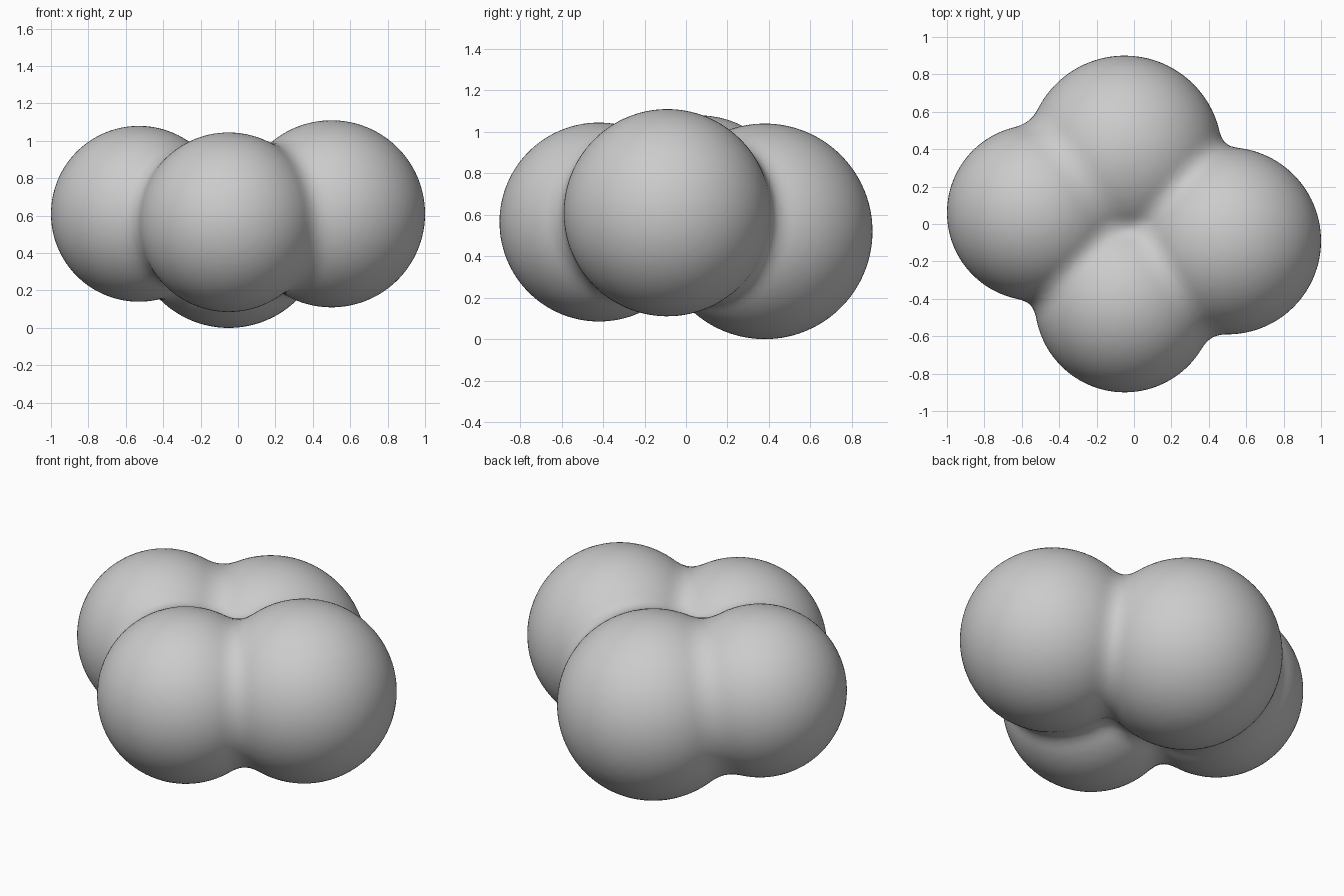
import bpy
import bmesh
from mathutils import Vector, Matrix

if "Cube" in bpy.data.objects:
    bpy.data.objects.remove(bpy.data.objects["Cube"])

# Lobes of the cluster: centre and radius
LOBES = [
    (Vector((-0.53, 0.06, 0.61)), 0.47),    # left
    (Vector((0.50, -0.09, 0.61)), 0.50),    # right
    (Vector((-0.05, -0.42, 0.565)), 0.48),  # front
    (Vector((-0.05, 0.38, 0.52)), 0.52),    # back
]
BLEND = 0.10  # width of the soft crease between lobes


def distance(p):
    """Smoothly blended distance to the cluster surface."""
    d = sorted((p - c).length - r for c, r in LOBES)
    result = d[0]
    for other in d[1:]:
        h = max(BLEND - abs(result - other), 0) / BLEND
        result = min(result, other) - h * h * BLEND / 4
    return result


def gradient(p, e=0.002):
    axes = [Vector((e, 0, 0)), Vector((0, e, 0)), Vector((0, 0, e))]
    return Vector([(distance(p + a) - distance(p - a)) / (2 * e) for a in axes])


# Overlapping spheres fused into one skin
bm = bmesh.new()
for centre, radius in LOBES:
    bmesh.ops.create_icosphere(bm, subdivisions=5, radius=radius,
                               matrix=Matrix.Translation(centre))
mesh = bpy.data.meshes.new("cluster")
bm.to_mesh(mesh)
bm.free()
cluster = bpy.data.objects.new("sphere_cluster", mesh)
bpy.context.collection.objects.link(cluster)
bpy.context.view_layer.objects.active = cluster
cluster.select_set(True)
remesh = cluster.modifiers.new("fuse", 'REMESH')
remesh.mode = 'VOXEL'
remesh.voxel_size = 0.028
bpy.ops.object.modifier_apply(modifier=remesh.name)

# Pull the skin onto the blended surface to round the creases
for v in cluster.data.vertices:
    p = v.co.copy()
    for _ in range(4):
        g = gradient(p)
        p -= g * (distance(p) / max(g.length_squared, 0.2))
    v.co = p
cluster.data.shade_smooth()

grey = bpy.data.materials.new("light_grey")
grey.diffuse_color = (0.6, 0.6, 0.6, 1)
grey.use_nodes = True
grey.node_tree.nodes["Principled BSDF"].inputs["Base Color"].default_value = grey.diffuse_color
cluster.data.materials.clear()
cluster.data.materials.append(grey)
